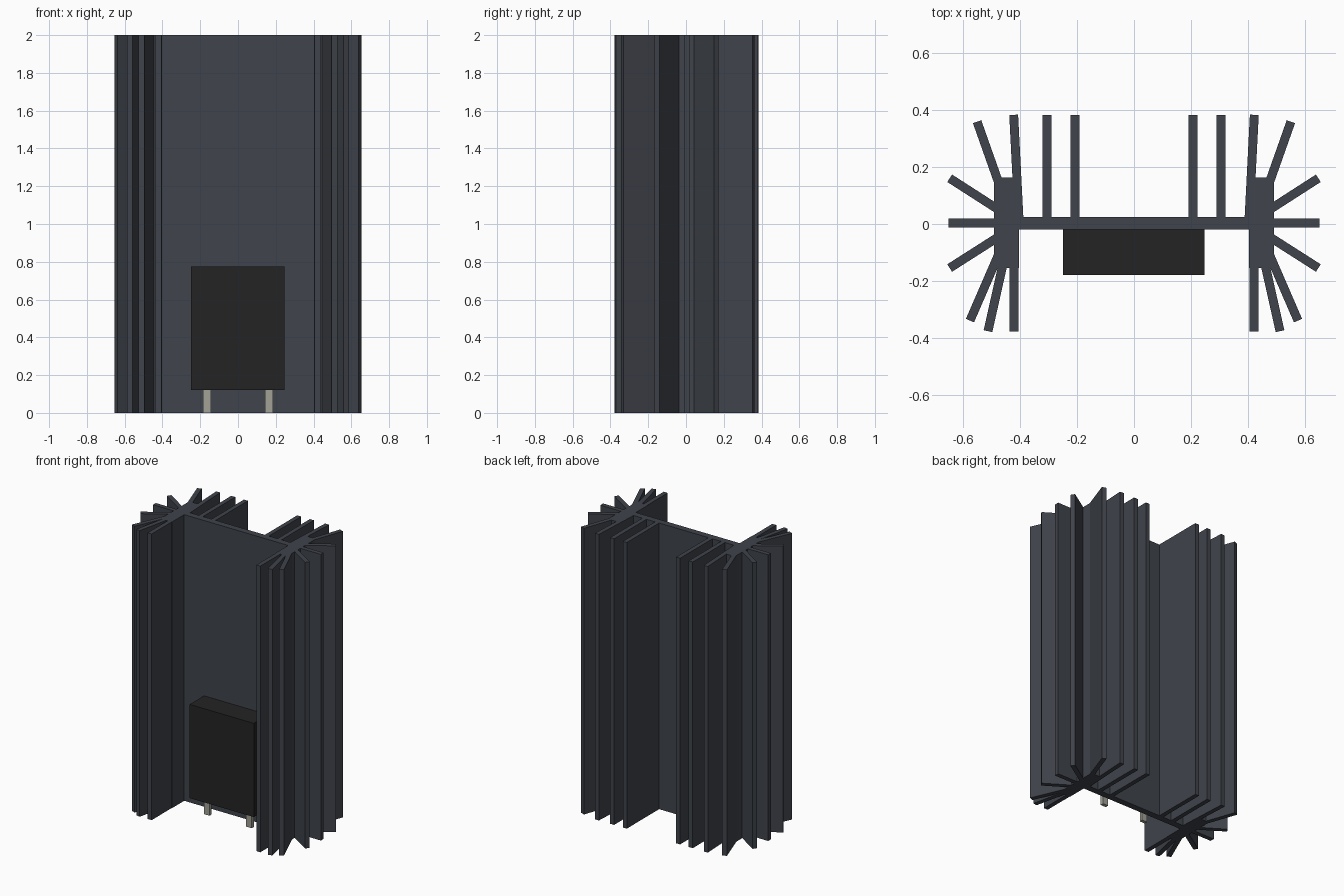
import bpy
import bmesh
from mathutils import Vector

cube = bpy.data.objects.get("Cube")
if cube:
    bpy.data.objects.remove(cube, do_unlink=True)


def material(name, rgb):
    mat = bpy.data.materials.new(name)
    mat.use_nodes = True
    mat.diffuse_color = (*rgb, 1)
    mat.node_tree.nodes["Principled BSDF"].inputs["Base Color"].default_value = (*rgb, 1)
    return mat


ANODISED = material("dark anodised metal", (0.05, 0.056, 0.069))
PLASTIC = material("black plastic", (0.017, 0.017, 0.017))
TIN = material("tinned metal", (0.36, 0.36, 0.31))


def prism(name, outline, z0, z1, mat):
    """Extrude a counter-clockwise plan outline from z0 to z1."""
    bm = bmesh.new()
    base = bm.faces.new([bm.verts.new((x, y, z0)) for x, y in outline])
    top = bmesh.ops.extrude_face_region(bm, geom=[base])["geom"]
    verts = [g for g in top if isinstance(g, bmesh.types.BMVert)]
    bmesh.ops.translate(bm, verts=verts, vec=(0, 0, z1 - z0))
    bmesh.ops.recalc_face_normals(bm, faces=bm.faces)
    mesh = bpy.data.meshes.new(name)
    bm.to_mesh(mesh)
    bm.free()
    mesh.materials.append(mat)
    obj = bpy.data.objects.new(name, mesh)
    bpy.context.collection.objects.link(obj)
    return obj


def box(name, x0, x1, y0, y1, z0, z1, mat):
    return prism(name, [(x0, y0), (x1, y0), (x1, y1), (x0, y1)], z0, z1, mat)


def fin(name, root, tip, width=0.031):
    """Full-height blade running from root to tip in plan."""
    a, b = Vector(root), Vector(tip)
    d = (b - a).normalized()
    n = Vector((-d.y, d.x)) * width / 2
    return prism(name, [a - n, b - n, b + n, a + n], 0, 2, ANODISED)


# Central mounting plate
box("mounting_plate", -0.41, 0.41, -0.02, 0.025, 0, 2, ANODISED)

# Blades on the left side, as (name, root, tip); mirrored to the right
FINS = [
    ("back_inner_fin", (0.206, 0.01), (0.206, 0.382)),
    ("back_middle_fin", (0.304, 0.01), (0.304, 0.382)),
    ("back_outer_fin", (0.402, 0.01), (0.421, 0.382)),
    ("back_splayed_fin", (0.472, 0.14), (0.549, 0.358)),
    ("side_back_fin", (0.46, 0.041), (0.645, 0.160)),
    ("side_middle_fin", (0.46, 0.004), (0.649, 0.004)),
    ("side_front_fin", (0.46, -0.036), (0.645, -0.154)),
    ("front_splayed_fin", (0.473, -0.105), (0.574, -0.338)),
    ("front_outer_fin", (0.455, -0.125), (0.511, -0.375)),
    ("front_inner_fin", (0.420, -0.13), (0.420, -0.376)),
]
for side, s in (("left", 1), ("right", -1)):
    # Solid core that carries the radiating blades
    box(side + "_core", min(s * 0.402, s * 0.49), max(s * 0.402, s * 0.49),
        -0.154, 0.162, 0, 2, ANODISED)
    for name, root, tip in FINS:
        fin(f"{side}_{name}", (s * root[0], root[1]), (s * tip[0], tip[1]))
    # Component lead
    cx = s * 0.163
    box(side + "_lead", cx - 0.021, cx + 0.021, -0.112, -0.088, 0, 0.14, TIN)

# Component body mounted on the front of the plate
box("component_body", -0.249, 0.247, -0.178, -0.019, 0.12, 0.775, PLASTIC)
